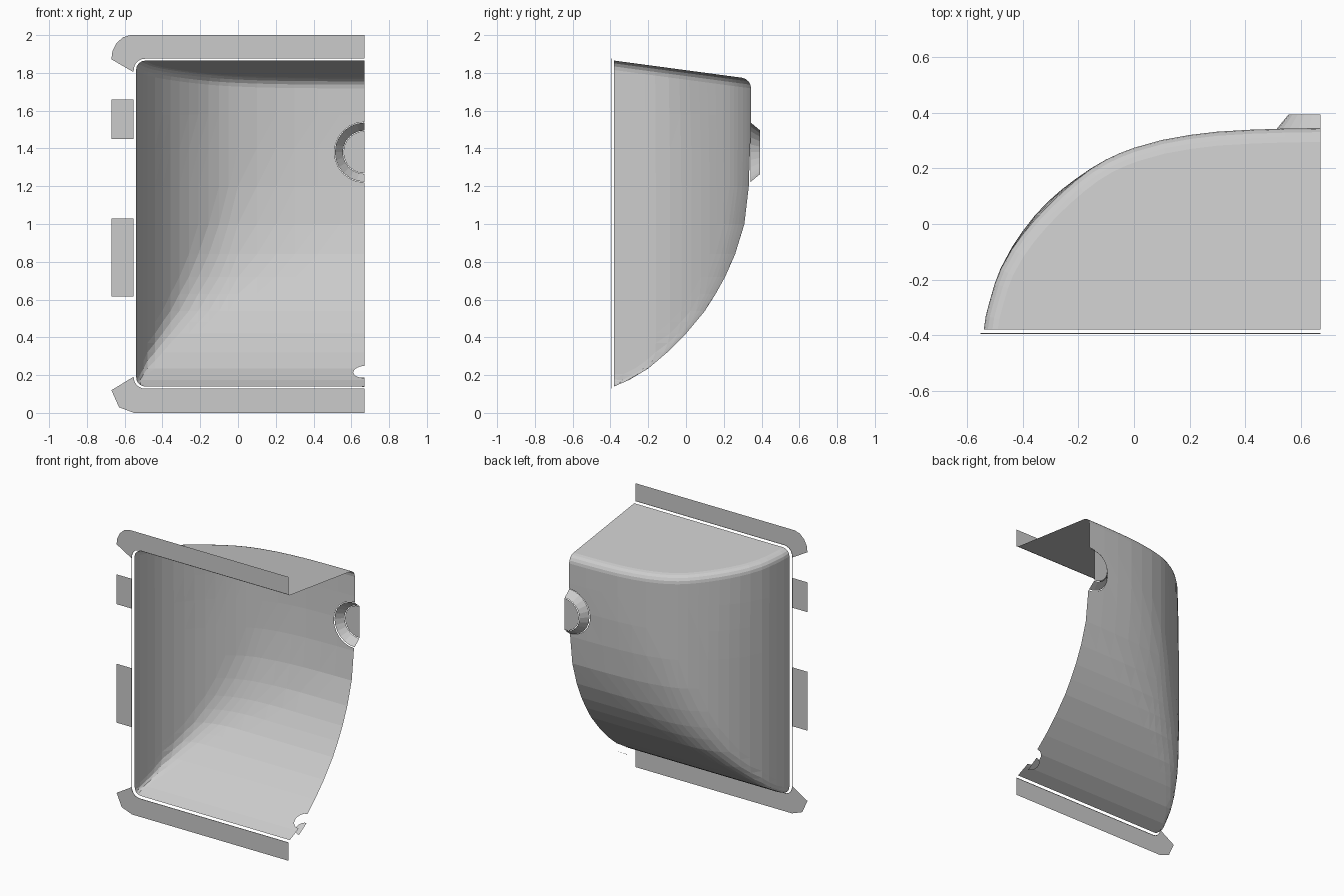
import bpy, bmesh, math
from mathutils import Vector

if "Cube" in bpy.data.objects:
    bpy.data.objects.remove(bpy.data.objects["Cube"])

FRONT, CUT = -0.38, 0.67          # opening plane, symmetry-cut plane
SHEET = -0.395                    # plane of the flat flange pieces
R = 0.05                          # fillet radius


def finish(name, bm):
    me = bpy.data.meshes.new(name)
    bm.to_mesh(me)
    bm.free()
    ob = bpy.data.objects.new(name, me)
    bpy.context.collection.objects.link(ob)
    return ob


def interp(pts, t):
    for (a, va), (b, vb) in zip(pts, pts[1:]):
        if t <= b:
            return va + (vb - va) * (t - a) / (b - a)
    return pts[-1][1]


def arc(cx, cz, r, a0, a1, n=5):
    return [(cx + r * math.cos(math.radians(a0 + (a1 - a0) * i / n)),
             cz + r * math.sin(math.radians(a0 + (a1 - a0) * i / n))) for i in range(n + 1)]


def sheet(name, outline):
    bm = bmesh.new()
    bm.faces.new([bm.verts.new((x, SHEET, z)) for x, z in outline])
    finish(name, bm)


def cut_hole(bm, c, axis, r, n=24):
    c, axis = Vector(c), Vector(axis).normalized()
    e1 = Vector((1, 0, 0))
    e2 = axis.cross(e1)

    def radial(p):
        d = p - c
        h = d.dot(axis)
        return (d - axis * h).length if abs(h) < 0.1 else 9

    inner = r * math.cos(math.pi / n)
    for k in range(n):
        a = 2 * math.pi * (k + 0.5) / n
        d = e1 * math.cos(a) + e2 * math.sin(a)
        if d.x > 0.1:
            continue
        faces = [f for f in bm.faces if min([radial(v.co) for v in f.verts]
                 + [radial(f.calc_center_median())]) < r * 1.5]
        geom = set(faces) | {e for f in faces for e in f.edges} | {v for f in faces for v in f.verts}
        bmesh.ops.bisect_plane(bm, geom=list(geom), plane_co=c + d * inner, plane_no=d, dist=1e-5)
    gone = [f for f in bm.faces if radial(f.calc_center_median()) < inner * 0.999]
    bmesh.ops.delete(bm, geom=gone, context='FACES')


# Shell: plan curve (x, y) blended with the curved lower wall (z, y)
plan = [(-.54, -.38), (-.533, -.33), (-.517, -.27), (-.50, -.212), (-.48, -.16), (-.44, -.085),
        (-.40, -.025), (-.357, .03), (-.31, .08), (-.26, .124), (-.21, .162), (-.155, .2), (-.10, .232),
        (-.05, .255), (0, .274), (.1, .302), (.2, .32), (.3, .332), (.42, .339), (.54, .343), (CUT, .345)]
lower = [(.14, -.38), (.175, -.3), (.235, -.2), (.32, -.1), (.42, 0), (.54, .1), (.63, .157), (.72, .207),
         (.84, .26), (1.0, .312), (1.2, .35), (1.4, .378), (1.75, .43)]
rows = [.14, .15, .16, .175, .205, .235, .275, .32, .37, .42, .48, .54, .63, .72, .84, 1.0, 1.2, 1.4, 1.58]


def depth(x, f, z):
    g = interp(lower, z)
    u = (x + .54) / 1.21
    fade = min(max((1.4 - z) / .6, 0), 1)               # soft blend only low down
    k = 0.06 + 0.17 * math.sin(math.pi * u) * (1 - u) * fade
    draft = 0.015 * math.exp(-((x + .33) / .12) ** 2) * (max(z - 1.2, 0) / .55) ** 2
    return min(f, g) - max(k - abs(f - g), 0) ** 2 / (4 * k) - draft


def top(y):
    return 1.865 - 0.134 * (y - FRONT)


bm = bmesh.new()
grid = [[bm.verts.new((x, depth(x, f, z), z)) for x, f in plan] for z in rows]
for a in (0, 22.5, 45, 67.5, 90):                       # fillet under the sloping top
    inset, drop = R * (1 - math.cos(math.radians(a))), R * (1 - math.sin(math.radians(a)))
    row = []
    for i, (x, f) in enumerate(plan):
        p, q = plan[max(i - 1, 0)], plan[min(i + 1, len(plan) - 1)]
        t = Vector((q[0] - p[0], q[1] - p[1])).normalized()
        nx, ny = (t.y, -t.x)
        if i == 0:
            nx, ny = 1, 0
        if i == len(plan) - 1:
            nx, ny = 0, -1
        y = max(depth(x, f, 1.75) + ny * inset, FRONT)
        row.append(bm.verts.new((x + nx * inset, y, top(y) - drop)))
    grid.append(row)
for j, (a, b) in enumerate(zip(grid, grid[1:])):
    for i in range(len(plan) - 1):
        if j < len(rows) - 1:       # split along the direction of the soft crease
            bm.faces.new((a[i + 1], a[i], b[i + 1]))
            bm.faces.new((a[i], b[i], b[i + 1]))
        else:
            bm.faces.new((a[i + 1], a[i], b[i], b[i + 1]))
bm.faces.new([bm.verts.new((CUT, FRONT, top(FRONT)))] + grid[-1][::-1])
bmesh.ops.bisect_plane(bm, geom=bm.verts[:] + bm.edges[:] + bm.faces[:], plane_co=(0, FRONT, 0),
                       plane_no=(0, -1, 0), clear_outer=True, dist=1e-5)
# rounded lower corner of the opening
cx, cz = plan[0][0] + R, lower[0][0] + R
for v in bm.verts:
    d = Vector((v.co.x - cx, v.co.z - cz))
    if d.x < 0 and d.y < 0 and d.length > R:
        d = d.normalized() * R
        v.co.x, v.co.z = cx + d.x, cz + d.y
bmesh.ops.remove_doubles(bm, verts=bm.verts[:], dist=1e-4)
cut_hole(bm, (CUT, .34, 1.38), (0, 1, 0), .16)
slope = Vector((0, .857, .515))
cut_hole(bm, (CUT, -.233, .215), slope.cross(Vector((1, 0, 0))), .06, 16)
bmesh.ops.recalc_face_normals(bm, faces=bm.faces[:])
finish("basin_shell", bm)


# Recessed round socket on the back: half cone wall and half disc
def half_ring(bm, c, u, r, n=12):
    return [bm.verts.new(Vector(c) + Vector((-math.sin(math.pi * i / n) * r, 0, 0))
            + u * math.cos(math.pi * i / n) * r) for i in range(n + 1)]


up = Vector((0, 0, 1))
bm = bmesh.new()
a = half_ring(bm, (CUT, .342, 1.38), up, .157)
b = half_ring(bm, (CUT, .393, 1.38), up, .115)
for i in range(12):
    bm.faces.new((a[i], a[i + 1], b[i + 1], b[i]))
finish("socket_wall", bm)

# Flat half discs: socket cap and drain plate
for name, c, u, r in (("socket_cap", (CUT, .395, 1.38), up, .112),
                      ("drain_plate", (CUT, -.235, .163), slope, .05)):
    bm = bmesh.new()
    bm.faces.new(half_ring(bm, c, u, r))
    finish(name, bm)

# Flat flange strips with shaped ends, and side tabs
top_arc = arc(-.492, 1.815, .06, 180, 90)
low_arc = arc(-.492, .188, .06, 180, 270)
sheet("top_flange", [(CUT, 2), (-.57, 2), (-.61, 1.988), (-.645, 1.955), (-.665, 1.915), (-.67, 1.872),
                     (-.555, 1.805)] + top_arc + [(CUT, 1.875)])
sheet("bottom_flange", [(CUT, 0), (-.55, 0), (-.63, .03), (-.67, .12), (-.555, .19)]
      + low_arc + [(CUT, .128)])
for name, z0, z1 in (("upper_tab", 1.45, 1.66), ("lower_tab", .615, 1.03)):
    sheet(name, [(-.67, z0), (-.553, z0), (-.553, z1), (-.67, z1)])

# Thin lip around the opening that joins strips and tabs
bm = bmesh.new()
path = [(CUT, 1.875)] + top_arc[::-1] + low_arc + [(CUT, .128)]
lip = [[bm.verts.new((x, y, z)) for x, z in path] for y in (SHEET, SHEET + .003)]
for i in range(len(path) - 1):
    bm.faces.new((lip[0][i], lip[0][i + 1], lip[1][i + 1], lip[1][i]))
finish("opening_lip", bm)
